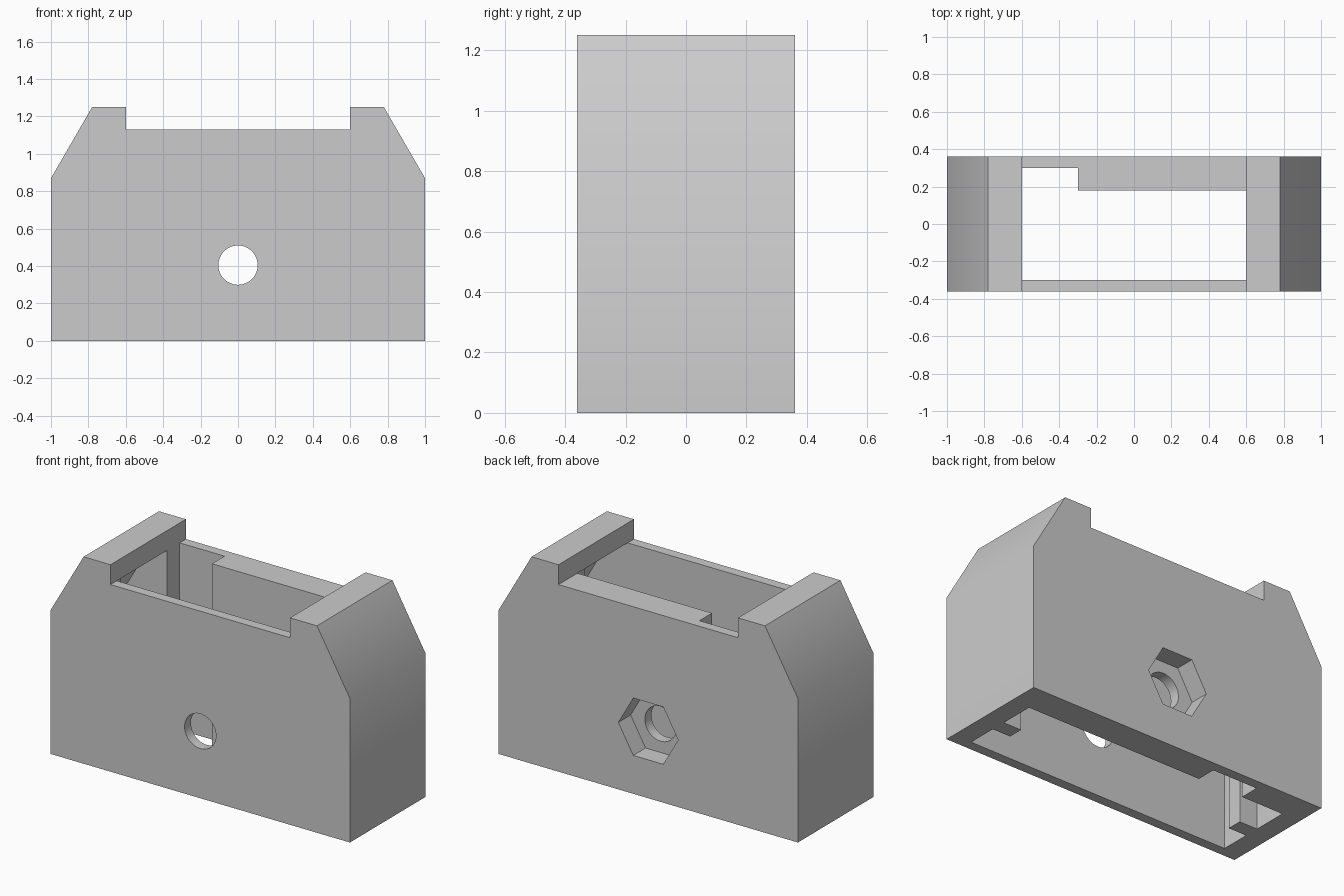
import bpy, bmesh, math

cube = bpy.data.objects.get("Cube")
if cube:
    bpy.data.objects.remove(cube, do_unlink=True)

grey = bpy.data.materials.new("light_grey")
grey.use_nodes = True
color = (0.6, 0.6, 0.6, 1)
grey.diffuse_color = color
grey.node_tree.nodes["Principled BSDF"].inputs["Base Color"].default_value = color

FRONT, BACK = -0.36, 0.36          # outer depth
INNER_FRONT, INNER_BACK = -0.30, 0.18
RIM, SHOULDER = 1.13, 0.6          # height of the low rim, half width of the opening
HOLE_Z = 0.405


def prism(name, profile, y0, y1):
    """Extrude an (x, z) profile from y0 to y1."""
    bm = bmesh.new()
    face = bm.faces.new([bm.verts.new((x, y0, z)) for x, z in profile])
    new = bmesh.ops.extrude_face_region(bm, geom=[face])["geom"]
    moved = [v for v in new if isinstance(v, bmesh.types.BMVert)]
    bmesh.ops.translate(bm, verts=moved, vec=(0, y1 - y0, 0))
    bmesh.ops.recalc_face_normals(bm, faces=bm.faces)
    mesh = bpy.data.meshes.new(name)
    bm.to_mesh(mesh)
    bm.free()
    mesh.materials.append(grey)
    obj = bpy.data.objects.new(name, mesh)
    bpy.context.collection.objects.link(obj)
    return obj


def mirrored(half):
    """Complete a right-hand half profile across x = 0."""
    return half + [(-x, z) for x, z in reversed(half)]


def polygon(sides, radius):
    turn = 2 * math.pi / sides
    return [(radius * math.cos(i * turn), HOLE_Z + radius * math.sin(i * turn))
            for i in range(sides)]


def combine(target, tool, operation):
    bpy.context.view_layer.objects.active = target
    mod = target.modifiers.new(tool.name, "BOOLEAN")
    mod.operation, mod.solver, mod.object = operation, "EXACT", tool
    bpy.ops.object.modifier_apply(modifier=mod.name)
    bpy.data.objects.remove(tool, do_unlink=True)


# Outer shell with sloped shoulders and a lowered rim
housing = prism("housing", mirrored(
    [(1, 0), (1, 0.87), (0.78, 1.25), (SHOULDER, 1.25), (SHOULDER, RIM)]), FRONT, BACK)

# Inner chamber, open above and below, following the shoulders
chamber = prism("chamber", mirrored(
    [(0.88, -0.1), (0.88, 0.837), (0.71, RIM), (SHOULDER, RIM), (SHOULDER, 1.35)]),
    INNER_FRONT, INNER_BACK)
combine(housing, chamber, "DIFFERENCE")

# Channel in the thick back wall
channel = prism("channel", [(-0.6, -0.1), (-0.3, -0.1), (-0.3, 1.35), (-0.6, 1.35)],
                INNER_BACK - 0.05, 0.3)
combine(housing, channel, "DIFFERENCE")

# Bolt hole through both walls and hexagonal nut pocket at the back
combine(housing, prism("bolt_hole", polygon(64, 0.105), -0.5, 0.5), "DIFFERENCE")
combine(housing, prism("nut_pocket", polygon(6, 0.2), 0.243, 0.5), "DIFFERENCE")

# Upright guide ribs on the end walls
for side in (-1, 1):
    rib = prism("guide_rib", [(side * x, z) for x, z in
                [(0.76, 0), (0.92, 0), (0.92, 0.82), (0.76, 1.08)]], -0.12, -0.03)
    combine(housing, rib, "UNION")

# Soft shading over the shoulder bend and the round hole only
bpy.ops.object.select_all(action="DESELECT")
housing.select_set(True)
bpy.context.view_layer.objects.active = housing
bpy.ops.object.shade_smooth_by_angle(angle=math.radians(35))
